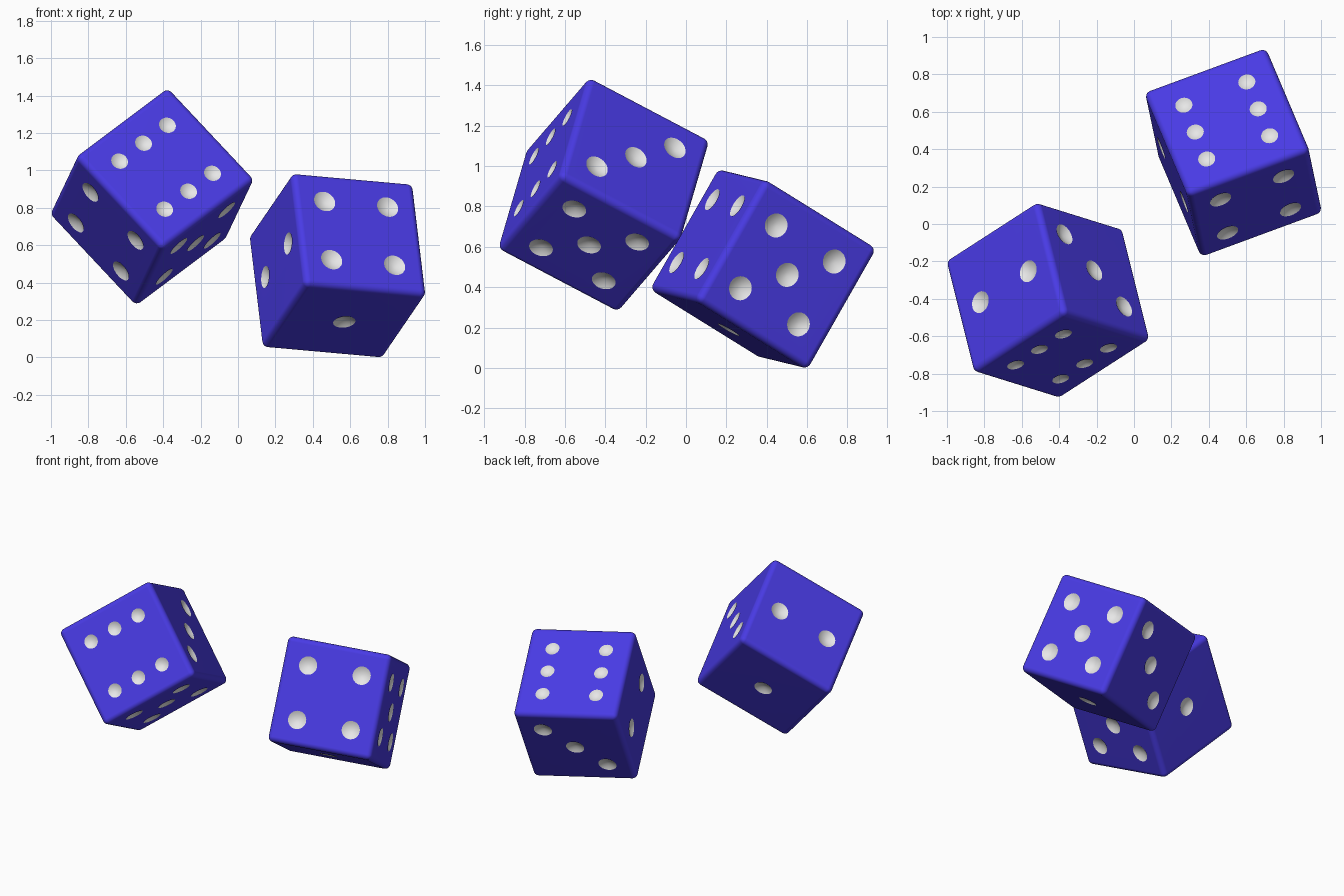
import bpy, bmesh
from mathutils import Vector, Matrix

if "Cube" in bpy.data.objects:
    bpy.data.objects.remove(bpy.data.objects["Cube"])

SIDE, ROUND, STEP = 0.697, 0.034, 0.18   # cube side, edge radius, pip grid step


def material(name, col):
    m = bpy.data.materials.new(name)
    m.diffuse_color = (*col, 1)
    m.use_nodes = True
    m.node_tree.nodes["Principled BSDF"].inputs["Base Color"].default_value = m.diffuse_color
    return m


blue = material("violet blue", (0.066, 0.043, 0.78))
white = material("white", (0.8, 0.8, 0.8))


def to_object(bm, name):
    bmesh.ops.recalc_face_normals(bm, faces=bm.faces)
    me = bpy.data.meshes.new(name)
    bm.to_mesh(me)
    bm.free()
    me.materials.append(blue)
    me.materials.append(white)
    ob = bpy.data.objects.new(name, me)
    bpy.context.collection.objects.link(ob)
    return ob


# die body: cube with rounded edges
bm = bmesh.new()
bmesh.ops.create_cube(bm, size=SIDE)
bmesh.ops.bevel(bm, geom=bm.edges[:], offset=ROUND, segments=5, profile=0.5,
                affect='EDGES', clamp_overlap=True)
die = to_object(bm, "left_die")

# pip layout: face normal -> offsets in grid steps (opposite faces add up to 7)
PM = (-1, 1)
faces = [
    ((0, 0, -1), [(0, 0, 0)]),
    ((-1, 0, 0), [(0, a, 0) for a in PM]),
    ((0, 1, 0), [(t, 0, t) for t in (-1, 0, 1)]),
    ((0, -1, 0), [(a, 0, b) for a in PM for b in PM]),
    ((1, 0, 0), [(0, a, b) for a in PM for b in PM] + [(0, 0, 0)]),
    ((0, 0, 1), [(a, t, 0) for a in PM for t in (-1, 0, 1)]),
]

# pip cutter: lens shapes that scoop shallow dishes out of the faces
bm = bmesh.new()
for normal, offsets in faces:
    n = Vector(normal)
    radius = 0.046 if len(offsets) == 6 else 0.06
    depth = radius / 3
    turn = n.to_track_quat('Z', 'Y').to_matrix().to_4x4()
    for o in offsets:
        verts = bmesh.ops.create_uvsphere(bm, u_segments=32, v_segments=16, radius=1)["verts"]
        for v in verts:
            rho2 = v.co.x ** 2 + v.co.y ** 2
            sign = 0 if abs(v.co.z) < 1e-5 else (1 if v.co.z > 0 else -1)
            v.co = (v.co.x * radius, v.co.y * radius, sign * depth * (1 - rho2))
        place = Matrix.Translation(n * SIDE / 2 + Vector(o) * STEP) @ turn
        bmesh.ops.transform(bm, matrix=place, verts=verts)
for f in bm.faces:
    f.material_index = 1
cutter = to_object(bm, "pip_cutter")
cutter.hide_render = True

# carve the pips, then remove the cutter
bpy.context.view_layer.objects.active = die
cut = die.modifiers.new("pips", 'BOOLEAN')
cut.operation, cut.solver, cut.object = 'DIFFERENCE', 'EXACT', cutter
bpy.ops.object.modifier_apply(modifier=cut.name)
bpy.data.objects.remove(cutter)

bpy.ops.object.select_all(action='DESELECT')
die.select_set(True)
bpy.ops.object.shade_smooth_by_angle(angle=0.42)
wn = die.modifiers.new("flat faces", 'WEIGHTED_NORMAL')
wn.keep_sharp = True

# second die shares the same shape
die2 = die.copy()
die2.name = "right_die"
bpy.context.collection.objects.link(die2)


def pose(ob, centre, x_dir, z_dir):
    """Place a die by where its five (x) and six (z) faces point."""
    z = Vector(z_dir).normalized()
    x = Vector(x_dir)
    x = (x - z * x.dot(z)).normalized()
    rot = Matrix((x, z.cross(x), z)).transposed().to_4x4()
    ob.matrix_world = Matrix.Translation(centre) @ rot


pose(die, (-0.46, -0.408, 0.858), (0.669, -0.208, -0.713), (0.216, -0.864, 0.455))
pose(die2, (0.532, 0.382, 0.490), (0.936, 0.342, -0.089), (-0.104, 0.492, 0.864))
